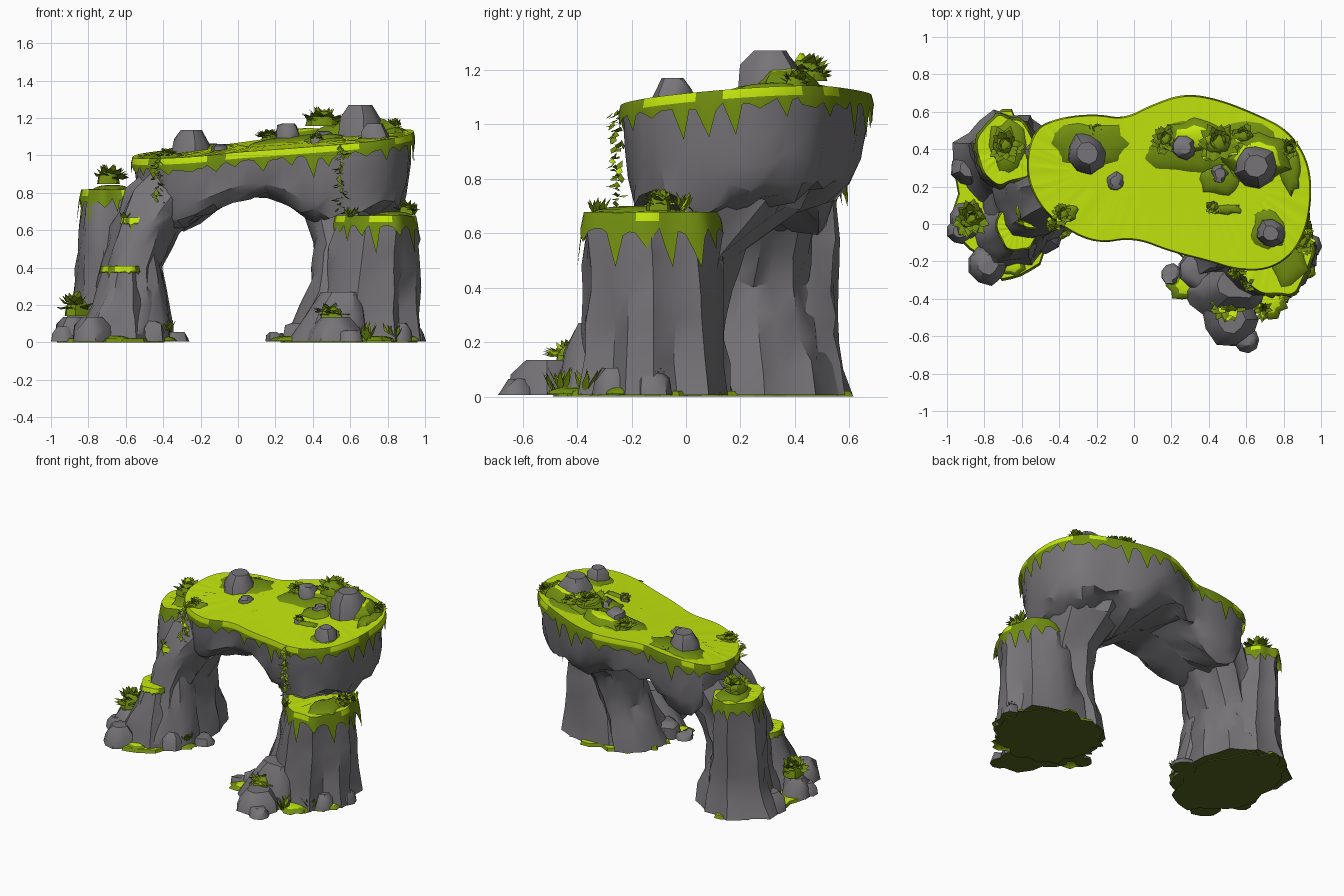
import bpy, math, random
from mathutils import Vector

if "Cube" in bpy.data.objects:
    bpy.data.objects.remove(bpy.data.objects["Cube"])

R = random.Random(7)


def material(name, rgb):
    m = bpy.data.materials.new(name)
    m.diffuse_color = (*rgb, 1)
    m.use_nodes = True
    m.node_tree.nodes["Principled BSDF"].inputs["Base Color"].default_value = m.diffuse_color
    return m


MATS = [material("grey rock", (0.183, 0.175, 0.186)),
        material("bright moss", (0.55, 0.80, 0.004)),
        material("dark moss", (0.165, 0.27, 0.005)),
        material("olive soil", (0.09, 0.128, 0.012))]
ROCK, BRIGHT, DARK, SOIL = range(4)


def build(name, verts, faces, cols, angle=None):
    me = bpy.data.meshes.new(name)
    me.from_pydata([tuple(v) for v in verts], [], faces)
    for m in MATS:
        me.materials.append(m)
    for p, c in zip(me.polygons, cols):
        p.material_index = c
    ob = bpy.data.objects.new(name, me)
    bpy.context.collection.objects.link(ob)
    if angle:
        bpy.ops.object.select_all(action='DESELECT')
        ob.select_set(True)
        bpy.context.view_layer.objects.active = ob
        bpy.ops.object.shade_smooth_by_angle(angle=math.radians(angle))


def strips(rows, n):
    """Quads between consecutive closed rows of n points, outward when rows go up."""
    return [(r * n + i, r * n + (i + 1) % n, (r + 1) * n + (i + 1) % n, (r + 1) * n + i)
            for r in range(rows - 1) for i in range(n)]


def loft(name, rings, n=18, rough=0.1, angle=34):
    """Rough rock column from (z, cx, cy, rx, ry) rings; returns its top outline."""
    levels = [rings[0]]
    for a, b in zip(rings, rings[1:]):
        k = max(1, round((b[0] - a[0]) / 0.1))
        levels += [tuple(p + (q - p) * j / k for p, q in zip(a, b)) for j in range(1, k + 1)]
    spokes = [1 + R.uniform(-rough, rough) for _ in range(n)]
    verts = []
    for li, (z, cx, cy, rx, ry) in enumerate(levels):
        end = li in (0, len(levels) - 1)
        for i in range(n):
            a = 2 * math.pi * i / n
            k = spokes[i] + R.uniform(-rough, rough) * 0.75
            dz = 0 if end else R.uniform(-0.03, 0.03)
            verts.append((cx + rx * k * math.cos(a), cy + ry * k * math.sin(a), z + dz))
    faces = strips(len(levels), n)
    cols = [ROCK] * len(faces) + [SOIL if rings[0][0] < .01 else ROCK, ROCK]
    faces += [tuple(reversed(range(n))), tuple(range(len(verts) - n, len(verts)))]
    build(name, verts, faces, cols, angle)
    return [(v[0], v[1]) for v in verts[-n:]]


def boulder(name, x, y, z, r, h):
    loft(name, [(z, x, y, r, r), (z + h * 0.6, x, y, r * 0.88, r * 0.88),
                (z + h, x, y, r * 0.5, r * 0.5)], 9, 0.07, 45)


def chaikin(pts):
    out = []
    for (ax, ay), (bx, by) in zip(pts, pts[1:] + pts[:1]):
        out += [(ax * .75 + bx * .25, ay * .75 + by * .25), (ax * .25 + bx * .75, ay * .25 + by * .75)]
    return out


def moss_cap(name, outline, zf, centre, flare, drop, rings=(0.65, 0.3)):
    """Bright moss sheet with a ragged dark skirt dripping over the edge."""
    n = len(outline)
    drops, lit = [], []
    while len(drops) < n:
        base, peak = R.uniform(.25, .45) * drop, R.choice((.5, .6, .75, 1.15)) * drop
        tooth = [base, (base + peak) / 2, peak, base * 1.2] + [base] * R.randint(0, 2)
        drops += tooth
        lit += [BRIGHT if R.random() < 0.5 else DARK] * len(tooth)
    verts = []
    for kind in ("tip", "edge", "rim"):
        for (x, y), d in zip(outline, drops):
            c = Vector(centre(x, y))
            out = (Vector((x, y)) - c).normalized()
            off, dz = {"tip": (0.02 + flare * d, -d), "edge": (0.021, -0.026), "rim": (0.013, 0.008)}[kind]
            p = Vector((x, y)) + out * off
            verts.append((p.x, p.y, zf(x, y) + dz))
    for s in rings:
        for x, y in outline:
            p = Vector(centre(x, y)).lerp(Vector((x, y)), s)
            verts.append((p.x, p.y, zf(p.x, p.y) + 0.008 + R.uniform(-0.003, 0.003)))
    faces = strips(3 + len(rings), n) + [tuple(range(len(verts) - n, len(verts)))]
    build(name, verts, faces, [DARK] * n + lit[:n] + [BRIGHT] * (len(faces) - 2 * n), 40)


def mound(name, x, y, z, rx, ry, h, crown=BRIGHT, n=16, zf=lambda x, y: 0):
    """Moss hummock: dark slopes and a crown; zf makes it follow sloping ground."""
    k = [R.uniform(0.75, 1.15) for _ in range(n)]
    verts = []
    for s, dz in ((1, -0.3), (0.9, 0.3), (0.6, 0.8), (0.3, 1)):
        for i in range(n):
            a = 2 * math.pi * i / n
            dx, dy = rx * s * k[i] * math.cos(a), ry * s * k[i] * math.sin(a)
            verts.append((x + dx, y + dy, z + dz * h + zf(x + dx, y + dy)))
    faces = strips(4, n) + [tuple(range(3 * n, 4 * n))]
    build(name, verts, faces, [DARK] * (2 * n) + [crown] * (n + 1), 40)


def leaves(name, items):
    """Folded diamond leaves from (base, direction, length, width)."""
    verts, faces, cols = [], [], []
    for b, d, ln, w in items:
        b, d = Vector(b), Vector(d).normalized()
        side = d.cross(Vector((0.1, 0.2, 1))).normalized() * w
        o = len(verts)
        m = b + d * ln * 0.45
        dip = Vector((0, 0, -0.25 * w))
        verts += [b, m + side + dip, b + d * ln, m - side + dip]
        faces += [(o, o + 1, o + 2), (o, o + 2, o + 3)]
        cols += [BRIGHT if R.random() < 0.1 else DARK] * 2
    build(name, verts, faces, cols)


def bush(name, x, y, z, r, h, count=34):
    """Low spreading canopy of broad leaves over a dark core."""
    items = []
    for _ in range(count):
        a, e = R.uniform(0, 2 * math.pi), R.uniform(0.0, 1.3)
        d = Vector((r * math.cos(a) * math.cos(e), r * math.sin(a) * math.cos(e), h * .6 * math.sin(e)))
        items.append((Vector((x, y, z + h * 0.4)) + d * 0.4, d, d.length * 0.7, r * 0.27))
    leaves(name, items)
    mound(name + "_core", x, y, z + h * .3, r * .75, r * .75, h * .5, DARK, 8)


def grass(name, x, y, z, r, h):
    leaves(name, [((x + R.uniform(-.3, .3) * r, y + R.uniform(-.3, .3) * r, z),
                   (r * math.cos(a), r * math.sin(a), h), R.uniform(.7, 1.1) * h, r * 0.24)
                  for a in [R.uniform(0, 6.28) for _ in range(16)]])


# Bridge slab: outline, sloping top, arched underside rising to the back
OUT = [(-.57, .3), (-.52, .14), (-.41, .01), (-.2, -.1), (0, -.06), (.2, -.14), (.4, -.19), (.55, -.24),
       (.72, -.24), (.85, -.15), (.92, 0), (.94, .2), (.91, .36), (.81, .5), (.65, .58), (.45, .66),
       (.27, .69), (.1, .63), (-.05, .55), (-.2, .58), (-.4, .56), (-.53, .5)]
UNDER = [(-.6, .76), (-.35, .58), (-.15, .7), (0, .78), (.12, .79), (.25, .74), (.4, .63), (.6, .67), (1, .72)]


def top_z(x, y):
    return 1.03 + 0.1 * x + 0.08 * (y - 0.2)


def under_z(x, y):
    for (a, za), (b, zb) in zip(UNDER, UNDER[1:]):
        if x <= b:
            return za + (zb - za) * (x - a) / (b - a) + max(0, y - .2) * max(0, min(x, .4)) * .7
    return UNDER[-1][1]


def spine(x, y):
    return 0.19 + (x - 0.19) * 0.6, 0.25 - 0.06 * x


edge = [tuple(Vector(spine(*p)).lerp(Vector(p), .975)) for p in chaikin(OUT)]
N = len(edge)
verts = []
for s, t, jit in ((0, 1, 0), (.45, 1, .03), (.78, 1, .045), (.92, .9, .045), (.98, .65, .045), (1, .4, .035),
                  (1, .12, 0), (1, 0, 0)):
    for x, y in edge:
        p = Vector(spine(x, y)).lerp(Vector((x, y)), s - R.uniform(0, jit) * 1.8)
        zt = top_z(p.x, p.y)
        verts.append((p.x, p.y, zt + (under_z(p.x, p.y) - zt) * t + R.uniform(-jit, jit) * 0.8))
faces = strips(8, N) + [tuple(range(7 * N, 8 * N))]
build("bridge_slab", verts, faces, [ROCK] * len(faces), 34)
moss_cap("bridge_moss", chaikin(chaikin(edge)), top_z, spine, -0.03, 0.14)

# Left leg: leaning main pillar
loft("left_main_pillar", [(.005, -.58, .19, .25, .36), (.2, -.57, .18, .2, .3), (.4, -.57, .18, .18, .25),
                          (.6, -.5, .21, .2, .25), (.8, -.38, .26, .24, .24), (.95, -.3, .28, .18, .2)], 22)
# Right leg: neck into the slab, low front shoulder
loft("right_neck", [(.005, .45, -.08, .2, .22), (.3, .53, -.06, .14, .19), (.55, .57, .0, .16, .2),
                    (.7, .57, .12, .22, .27), (.9, .55, .2, .3, .32)], 20)
loft("right_shoulder", [(.005, .5, -.36, .22, .13), (.15, .53, -.35, .17, .11), (.27, .56, -.32, .11, .08)], 12)
# Flat-topped side pillars with moss caps: name, rings, drip length
TERRACES = [
    ("left_back_pillar", [(.005, -.7, .34, .26, .25), (.2, -.68, .36, .2, .19), (.6, -.69, .37, .165, .18),
                          (.81, -.69, .39, .145, .17)], .15),
    ("left_front_pillar", [(.005, -.66, -.06, .21, .17), (.2, -.64, -.05, .15, .14), (.4, -.62, -.02, .1, .1)], .05),
    ("left_inner_pillar", [(.005, -.52, .02, .16, .15), (.35, -.53, .05, .12, .13), (.66, -.54, .07, .07, .08)], .06),
    ("right_pillar", [(.005, .67, -.12, .3, .28), (.15, .68, -.12, .27, .26), (.4, .7, -.12, .25, .25),
                      (.67, .73, -.13, .21, .24)], .17)]
for name, rings, drip in TERRACES:
    outline = loft(name, rings)
    z, cx, cy = rings[-1][:3]
    moss_cap(name + "_moss", chaikin(chaikin(outline)), lambda x, y: z, lambda x, y: (cx, cy), 0.12, drip)

# Boulders around the feet and on the bridge
for i, b in enumerate([(-.89, .02, .005, .1, .13), (-.78, -.22, .005, .11, .13), (-.88, .3, .005, .1, .13),
                       (-.93, -.04, .005, .07, .08), (-.49, -.05, .005, .11, .11), (-.34, .1, .005, .08, .05),
                       (.52, -.51, .005, .15, .13), (.6, -.62, .005, .07, .06), (.34, -.25, .005, .11, .1),
                       (.2, -.27, .005, .06, .04), (.93, -.12, .005, .07, .08), (.86, -.27, .005, .08, .1)]):
    boulder(f"foot_boulder_{i}", *b)
for i, b in enumerate([(-.25, .38, .98, .12, .155), (-.1, .23, 1.0, .055, .06), (.65, .31, 1.08, .125, .19),
                       (.73, -.05, 1.05, .085, .12), (.27, .41, 1.08, .07, .09), (.46, .27, 1.06, .055, .07),
                       (.42, .09, 1.05, .035, .05)]):
    boulder(f"bridge_boulder_{i}", *b)

# Dark moss patches and hummocks on the bridge, following its slope
for i, (x, y, rx, ry, h, c) in enumerate([
        (-.23, .43, .2, .13, .02, DARK), (.3, .41, .26, .16, .02, DARK), (.6, .38, .22, .17, .02, DARK),
        (.32, .46, .2, .1, .05, BRIGHT), (.67, .35, .2, .16, .085, BRIGHT), (.52, .42, .12, .1, .06, DARK),
        (.72, -.03, .1, .11, .016, DARK), (.46, .24, .12, .09, .025, DARK), (.84, .28, .06, .13, .02, DARK),
        (.5, .08, .09, .03, .014, DARK), (-.36, .06, .07, .05, .02, DARK)]):
    mound(f"bridge_hummock_{i}", x, y, .008, rx, ry, h, c, zf=top_z)
mound("left_terrace_hummock", -.67, .42, .82, .12, .13, .022, DARK)
mound("right_terrace_hummock", .83, -.18, .68, .1, .16, .02, DARK)

# Ground moss under each foot, soil beneath
for name, cx, cy, rx, ry in (("left_ground", -.68, .16, .28, .45), ("right_ground", .6, -.15, .37, .34)):
    n = 34
    k = [R.uniform(.84, 1.06) for _ in range(n)]
    verts = [(cx + rx * k[i] * s * math.cos(2 * math.pi * i / n), cy + ry * k[i] * s * math.sin(2 * math.pi * i / n), z)
             for z, s in ((0, 1), (.02, .97)) for i in range(n)]
    build(name, verts, strips(2, n) + [tuple(reversed(range(n))), tuple(range(n, 2 * n))], [DARK] * n + [SOIL, BRIGHT])
for i, (x, y, r) in enumerate([(.3, -.33, .12), (.72, -.42, .12), (-.66, -.22, .09), (-.42, -.02, .09), (.9, -.25, .08)]):
    mound(f"foot_hummock_{i}", x, y, .015, r, r * .7, .02)

# Bushes and grass tufts
for i, b in enumerate([(-.69, .42, .83, .1, .12), (.45, .43, 1.14, .11, .12), (.17, .45, 1.07, .08, .07),
                       (-.2, .5, 1.02, .05, .04), (.83, .4, 1.11, .06, .09), (.58, .47, 1.15, .07, .06),
                       (.5, -.42, .11, .1, .1), (-.87, .03, .12, .1, .15), (.9, -.1, .67, .07, .09),
                       (.42, .09, 1.07, .04, .05), (-.38, .05, .97, .06, .07), (.92, -.14, .07, .06, .05)]):
    bush(f"bush_{i}", *b)
for i, b in enumerate([(.7, -.47, .01, .06, .11), (.82, -.36, .01, .06, .1), (-.38, -.04, .06, .05, .07),
                       (.6, -.33, .67, .05, .07), (.93, -.02, .68, .05, .08), (-.6, .02, .66, .04, .05)]):
    grass(f"grass_{i}", *b)

# Ivy strands hanging down the front face
for i, (x, y, z0, z1) in enumerate([(-.43, .01, .68, .98), (.55, -.25, .72, 1.06)]):
    leaves(f"ivy_{i}", [((x + R.uniform(-.012, .012), y + R.uniform(-.02, .02), z0 + (z1 - z0) * j / 44),
                         (R.uniform(-1, 1), R.uniform(-.9, .2), R.uniform(-.9, .1)), R.uniform(.03, .05), .014)
                        for j in range(45)])
